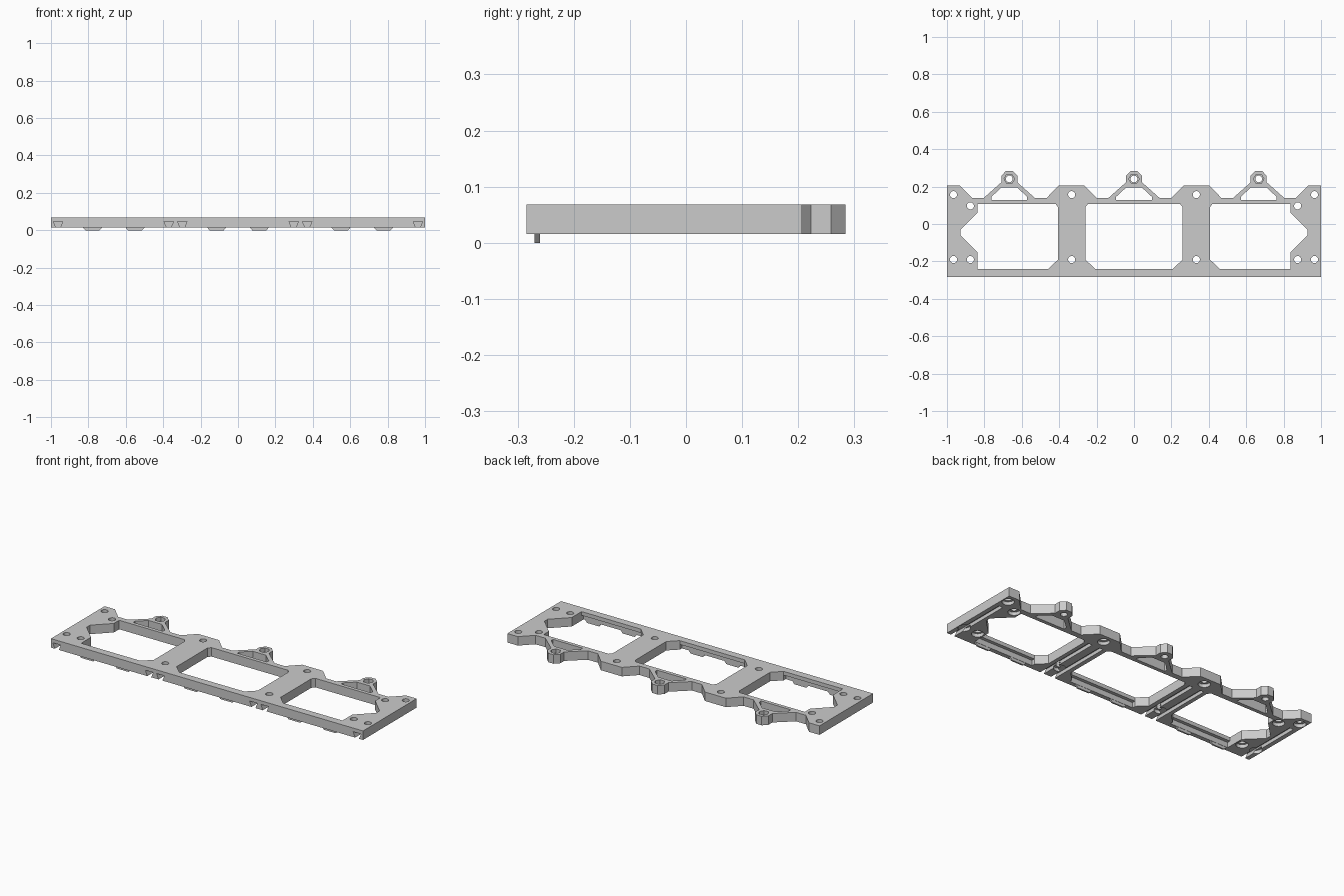
import bpy, bmesh, math

if "Cube" in bpy.data.objects:
    bpy.data.objects.remove(bpy.data.objects["Cube"])

Z0, Z1 = 0.016, 0.068      # underside and top of the plate
P = 0.6667                 # spacing of the three bays


def prism(name, pts, a, b, axis='Z'):
    """Extrude a 2D polygon: XY along z, or XZ along y."""
    put = (lambda u, v, w: (u, v, w)) if axis == 'Z' else (lambda u, v, w: (u, w, v))
    bm = bmesh.new()
    lo = [bm.verts.new(put(u, v, a)) for u, v in pts]
    hi = [bm.verts.new(put(u, v, b)) for u, v in pts]
    n = len(pts)
    bm.faces.new(lo)
    bm.faces.new(hi)
    for i in range(n):
        j = (i + 1) % n
        bm.faces.new((lo[i], lo[j], hi[j], hi[i]))
    bmesh.ops.recalc_face_normals(bm, faces=bm.faces)
    me = bpy.data.meshes.new(name)
    bm.to_mesh(me)
    bm.free()
    ob = bpy.data.objects.new(name, me)
    bpy.context.collection.objects.link(ob)
    return ob


def circle(x, y, r, n, turn=0.0):
    return [(x + r * math.cos(turn + 2 * math.pi * i / n),
             y + r * math.sin(turn + 2 * math.pi * i / n)) for i in range(n)]


def rect(x0, x1, y0, y1):
    return [(x0, y0), (x1, y0), (x1, y1), (x0, y1)]


def mirrored(pts):
    return [(-x, y) for x, y in pts]


# Outer outline, with ears, webs and octagonal screw lugs along the back
half_lug = [(0.2, 0.14), (0.136, 0.14), (0.0425, 0.223), (0.0425, 0.258), (0.0175, 0.284)]
lug = half_lug + mirrored(half_lug)[::-1]
outline = [(-1, -0.284), (1, -0.284), (1, 0.207), (0.933, 0.207), (0.866, 0.14)]
for k in (1, 0, -1):
    pts = lug
    if k == 1:
        pts = lug[1:]
    if k == -1:
        pts = lug[:-1]
    outline += [(x + k * P, y) for x, y in pts]
    if k > -1:
        c = (k - 0.5) * P
        outline += [(c + 0.067, 0.207), (c - 0.067, 0.207)]
outline += [(-0.866, 0.14), (-0.933, 0.207), (-1, 0.207)]
frame = prism("frame_plate", outline, Z0, Z1)

cutters = []


def cut(pts, a=-0.1, b=0.2, axis='Z'):
    cutters.append(prism("cutter", pts, a, b, axis))


# Three windows
mid = [(0.208, -0.24), (0.26, -0.19), (0.26, 0.09), (0.246, 0.108)]
cut(mid + mirrored(mid)[::-1])
side = [(0.837, -0.24), (0.837, -0.15), (0.928, -0.06), (0.928, -0.03), (0.837, 0.06),
        (0.837, 0.108), (0.42, 0.108), (0.406, 0.09), (0.406, -0.19), (0.458, -0.24)]
cut(side)
cut(mirrored(side))

# Openings inside the lug brackets, screw holes and hex nut pockets
tri = [(0.095, 0.129), (0.095, 0.146), (0.042, 0.195)]
for k in (-1, 0, 1):
    cut([(x + k * P, y) for x, y in tri + mirrored(tri)[::-1]])
    cut(circle(k * P, 0.241, 0.018, 24))
    cut(circle(k * P, 0.241, 0.028, 6), 0.045, 0.2)

# Mounting holes, wider from below
for s in (-1, 1):
    for x, y in ((0.965, 0.157), (0.875, 0.097), (0.965, -0.19), (0.875, -0.19),
                 (P / 2, 0.157), (P / 2, -0.19)):
        cut(circle(s * x, y, 0.019, 24))
        cut(circle(s * x, y, 0.032, 24), -0.1, 0.035)

# Dovetail grooves in the underside, open at the front
for s in (-1, 1):
    for x in (0.962, 0.37, 0.298):
        c = s * x
        cut([(c - 0.025, 0.047), (c + 0.025, 0.047), (c + 0.01, 0.01), (c - 0.01, 0.01)],
            -0.4, 0.095, 'Y')

# Rebate behind the front rail
for x0, x1 in ((-0.837, -0.458), (-0.208, 0.208), (0.458, 0.837)):
    cut(rect(x0, x1, -0.259, -0.2), -0.1, 0.046)

bpy.context.view_layer.objects.active = frame
for c in cutters:
    c.hide_render = True
    m = frame.modifiers.new("cut", 'BOOLEAN')
    m.operation, m.solver, m.object = 'DIFFERENCE', 'EXACT', c
    bpy.ops.object.modifier_apply(modifier=m.name)
    bpy.data.objects.remove(c, do_unlink=True)

# Snap tabs under the front rail
for k in (-1, 0, 1):
    for s in (-1, 1):
        x = k * P * 0.996 + s * 0.114
        prism("snap_tab", [(x - 0.054, 0.018), (x + 0.054, 0.018), (x + 0.038, 0), (x - 0.038, 0)],
              -0.27, -0.2605, 'Y')
